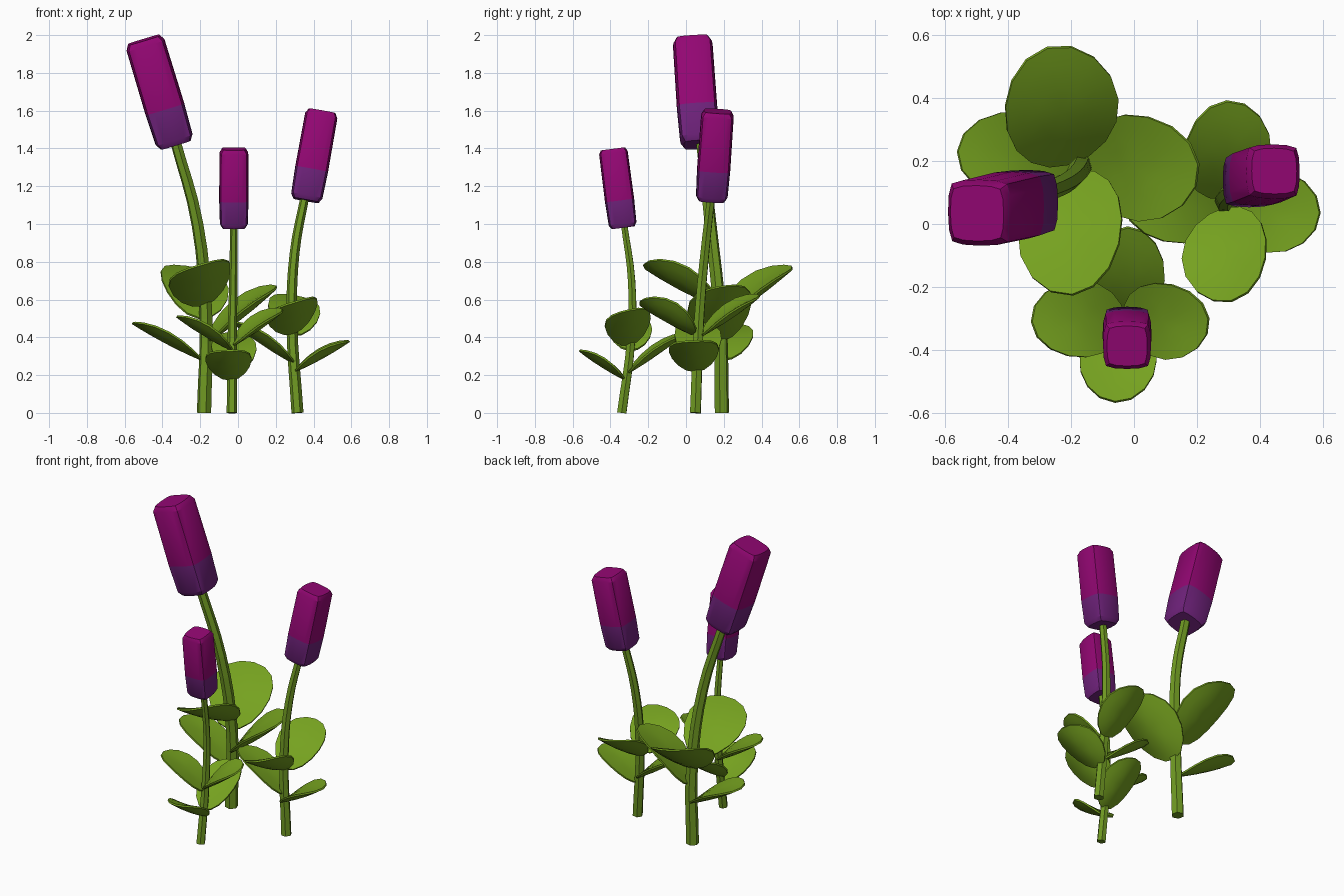
import bpy, bmesh, math
from mathutils import Vector

if "Cube" in bpy.data.objects:
    bpy.data.objects.remove(bpy.data.objects["Cube"])


def material(name, rgb):
    m = bpy.data.materials.new(name)
    m.diffuse_color = (*rgb, 1)
    m.use_nodes = True
    m.node_tree.nodes["Principled BSDF"].inputs["Base Color"].default_value = m.diffuse_color
    return m


LEAF = material("leaf green", (0.18, 0.36, 0.014))
STEM = material("stem green", (0.16, 0.32, 0.016))
MAGENTA = material("magenta", (0.29, 0.002, 0.17))
PURPLE = material("purple", (0.16, 0.016, 0.20))


def activate(ob):
    bpy.ops.object.select_all(action='DESELECT')
    ob.select_set(True)
    bpy.context.view_layer.objects.active = ob


def finish(bm, name, mats, angle):
    bmesh.ops.recalc_face_normals(bm, faces=bm.faces)
    me = bpy.data.meshes.new(name)
    bm.to_mesh(me)
    bm.free()
    for m in mats:
        me.materials.append(m)
    ob = bpy.data.objects.new(name, me)
    bpy.context.collection.objects.link(ob)
    activate(ob)
    bpy.ops.object.shade_smooth_by_angle(angle=math.radians(angle))
    return ob


# Stem: six-sided tapered tube along a curved path
def stem(name, pts, r0, r1):
    cu = bpy.data.curves.new(name, 'CURVE')
    cu.dimensions = '3D'
    cu.bevel_depth = 1
    cu.bevel_resolution = 1
    cu.resolution_u = 4
    cu.use_fill_caps = True
    sp = cu.splines.new('BEZIER')
    sp.bezier_points.add(len(pts) - 1)
    for i, (bp, p) in enumerate(zip(sp.bezier_points, pts)):
        bp.co = p
        bp.handle_left_type = bp.handle_right_type = 'AUTO'
        bp.radius = r0 + (r1 - r0) * i / (len(pts) - 1)
    sp.use_smooth = False
    cu.materials.append(STEM)
    ob = bpy.data.objects.new(name, cu)
    bpy.context.collection.objects.link(ob)
    activate(ob)
    bpy.ops.object.convert(target='MESH')


# Flower head: softly bulged square prism with chamfered ends, purple lower part
def head(name, bottom, top, w):
    bottom, top = Vector(bottom), Vector(top)
    axis = top - bottom
    rot = Vector((0, 0, 1)).rotation_difference(axis.normalized())
    ln = axis.length
    section = []
    for k in range(4):
        c, s = [(1, 0), (0, 1), (-1, 0), (0, -1)][k]
        for x, y in ((1, -0.55), (1.03, 0), (1, 0.55), (0.9, 0.9)):
            section.append((x * c - y * s, x * s + y * c))
    bm = bmesh.new()
    rings = []
    for f, k in ((0, 0.8), (0.05, 0.97), (0.345, 1.02), (0.95, 1), (1, 0.84)):
        rings.append([bm.verts.new(bottom + rot @ Vector((x * w * k, y * w * k, f * ln)))
                      for x, y in section])
    n = len(section)
    for j, (a, b) in enumerate(zip(rings, rings[1:])):
        for i in range(n):
            f = bm.faces.new((a[i], a[(i + 1) % n], b[(i + 1) % n], b[i]))
            f.material_index = 1 if j < 2 else 0
    bm.faces.new(rings[0]).material_index = 1
    bm.faces.new(rings[-1])
    finish(bm, name, [MAGENTA, PURPLE], 30)


# Leaf: round lens-shaped blade from base to tip, with a thin rim, rolled about its length
def leaf(name, base, tip, width, roll=0.0):
    base, tip = Vector(base), Vector(tip)
    ax = tip - base
    ln = ax.length
    ax.normalize()
    side = Vector((0, 0, 1)).cross(ax).normalized()
    nor = ax.cross(side)
    side, nor = (side * math.cos(roll) + nor * math.sin(roll),
                 nor * math.cos(roll) - side * math.sin(roll))
    bm = bmesh.new()
    n = 16

    def point(r, a, up):
        u = 0.5 + 0.5 * r * math.cos(a)
        v = r * math.sin(a) * (1 + 0.07 * r * math.cos(a))
        h = width * (0.09 * v * v + 0.05 * (1 - (2 * u - 1) ** 2))
        h += 0.005 + 0.05 * width * (1 - r * r) if up else -0.005 - 0.08 * width * (1 - r * r)
        return bm.verts.new(base + ax * u * ln + side * v * width / 2 + nor * h)

    rims = []
    for up in (True, False):
        centre = point(0, 0, up)
        rings = [[point(r, 2 * math.pi * i / n, up) for i in range(n)] for r in (0.4, 0.75, 1)]
        for i in range(n):
            j = (i + 1) % n
            bm.faces.new((centre, rings[0][i], rings[0][j]))
            for a, b in zip(rings, rings[1:]):
                bm.faces.new((a[i], b[i], b[j], a[j]))
        rims.append(rings[-1])
    for i in range(n):
        j = (i + 1) % n
        bm.faces.new((rims[0][i], rims[1][i], rims[1][j], rims[0][j]))
    finish(bm, name, [LEAF], 40)


# Tall plant
stem("tall_stem", [(-.18, .19, 0), (-.17, .18, .5), (-.215, .13, 1), (-.335, .08, 1.45)], .039, .029)
head("tall_flower", (-.33, .072, 1.42), (-.498, .034, 1.975), .102)
leaf("tall_leaf_back", (-.205, .19, .50), (-.275, .56, .775), .37, .16)
leaf("tall_leaf_front", (-.18, .17, .57), (-.195, -.225, .785), .345, .33)
leaf("tall_leaf_left", (-.19, .19, .28), (-.56, .23, .475), .285, .1)
leaf("tall_leaf_right", (-.16, .185, .38), (.205, .19, .67), .345, .2)

# Medium plant
stem("medium_stem", [(.315, .05, 0), (.285, .07, .5), (.30, .1, .85), (.357, .135, 1.16)], .032, .023)
head("medium_flower", (.36, .135, 1.125), (.445, .168, 1.597), .084)
leaf("medium_leaf_back", (.285, .08, .41), (.295, .39, .62), .28, .2)
leaf("medium_leaf_front", (.29, .05, .42), (.31, -.245, .59), .285, .33)
leaf("medium_leaf_right", (.30, .05, .22), (.59, .035, .38), .265, .05)
leaf("medium_leaf_left", (.30, .06, .26), (-.03, .06, .48), .25, .1)

# Small plant
stem("small_stem", [(-.032, -.34, 0), (-.03, -.29, .4), (-.025, -.288, .7), (-.022, -.328, 1.0)], .028, .019)
head("small_flower", (-.022, -.333, .98), (-.022, -.387, 1.398), .074)
leaf("small_leaf_front", (-.04, -.32, .175), (-.06, -.565, .33), .245, .05)
leaf("small_leaf_right", (-.03, -.30, .36), (.237, -.3, .545), .25, .25)
leaf("small_leaf_left", (-.03, -.30, .33), (-.325, -.31, .51), .245, .1)
leaf("small_leaf_back", (-.03, -.31, .21), (-.02, -.01, .42), .24, .1)
